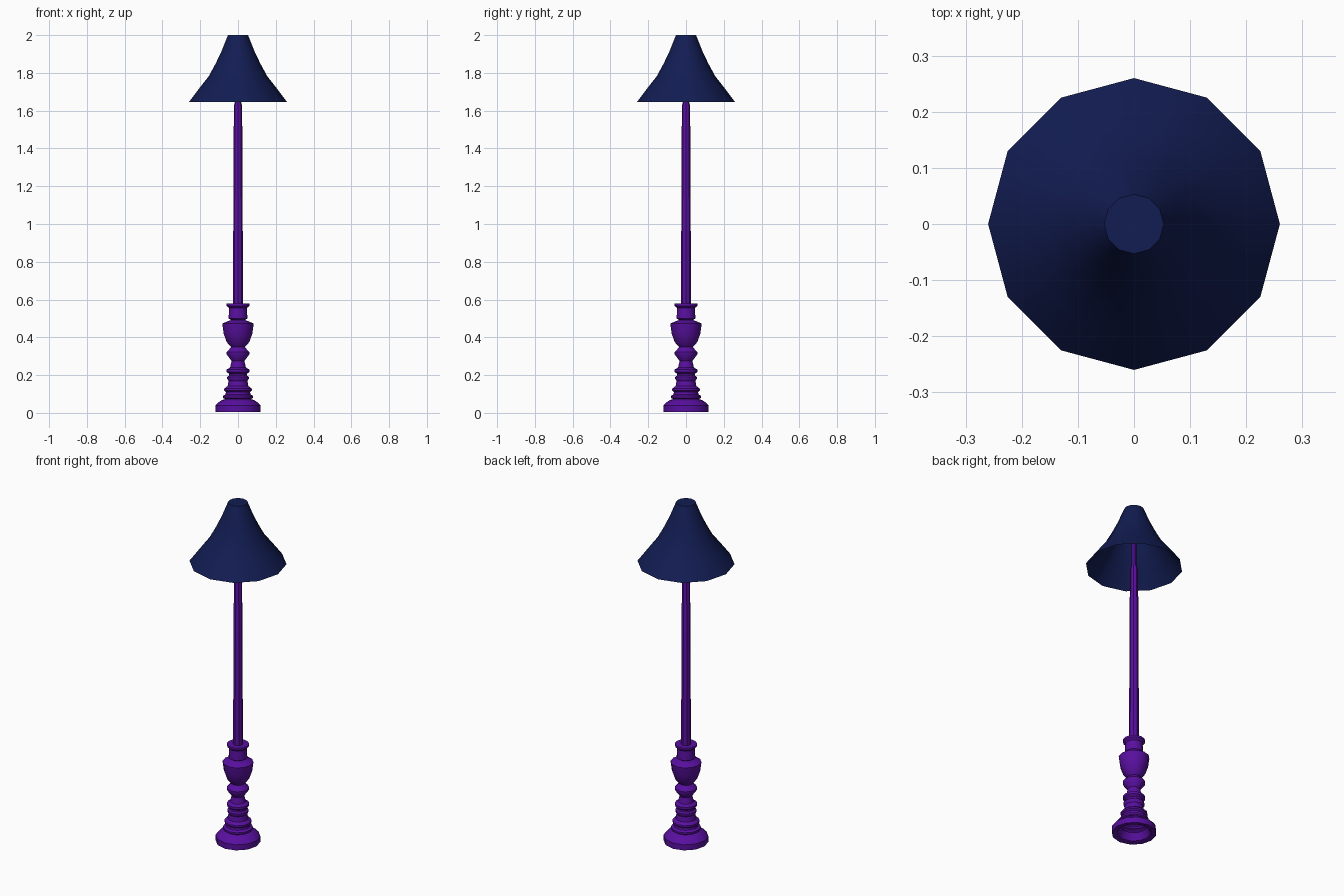
import bpy, bmesh, math

if "Cube" in bpy.data.objects:
    bpy.data.objects.remove(bpy.data.objects["Cube"])


def material(name, color):
    m = bpy.data.materials.new(name)
    m.diffuse_color = color
    m.use_nodes = True
    m.node_tree.nodes["Principled BSDF"].inputs["Base Color"].default_value = m.diffuse_color
    return m


def lathe(name, profile, sides, mat, cap_end=False, angle=40):
    """Revolve (radius, height) points around the z axis."""
    bm = bmesh.new()
    rings = []
    for r, z in profile:
        rings.append([bm.verts.new((r * math.cos(math.tau * i / sides),
                                    r * math.sin(math.tau * i / sides), z))
                      for i in range(sides)])
    for a, b in zip(rings, rings[1:]):
        for i in range(sides):
            j = (i + 1) % sides
            bm.faces.new((a[i], a[j], b[j], b[i]))
    if cap_end:
        bm.faces.new(rings[-1])
    mesh = bpy.data.meshes.new(name)
    bm.to_mesh(mesh)
    bm.free()
    ob = bpy.data.objects.new(name, mesh)
    bpy.context.collection.objects.link(ob)
    mesh.materials.append(mat)
    bpy.ops.object.select_all(action='DESELECT')
    ob.select_set(True)
    bpy.context.view_layer.objects.active = ob
    bpy.ops.object.shade_smooth_by_angle(angle=math.radians(angle))
    return ob


purple = material("purple", (0.10, 0.005, 0.35, 1))
navy = material("navy", (0.006, 0.012, 0.085, 1))

# Turned base, starting with the hollow underside
lathe("base", [
    (0.07, 0.05), (0.09, 0.01), (0.105, 0.005), (0.12, 0.005), (0.12, 0.038),
    (0.105, 0.055), (0.085, 0.068), (0.07, 0.073), (0.08, 0.08), (0.08, 0.09),
    (0.066, 0.098), (0.064, 0.11), (0.073, 0.118), (0.073, 0.128),
    (0.055, 0.142), (0.05, 0.17), (0.057, 0.18), (0.057, 0.19),
    (0.048, 0.197), (0.048, 0.207), (0.06, 0.217), (0.06, 0.23),
    (0.042, 0.24), (0.034, 0.275), (0.06, 0.31), (0.06, 0.322),
    (0.036, 0.348), (0.06, 0.375), (0.076, 0.42), (0.083, 0.473),
    (0.055, 0.485), (0.037, 0.492), (0.05, 0.5), (0.047, 0.555),
    (0.06, 0.567), (0.06, 0.578), (0.022, 0.578)], 12, purple, cap_end=True)

# Tapered pole, narrowing where it enters the shade
lathe("pole", [(0.027, 0.575), (0.022, 1.625), (0.014, 1.655), (0.014, 1.99)],
      8, purple, cap_end=True)

# Flared shade, open below and closed by a small lid
lathe("shade", [(0.26, 1.645), (0.2, 1.725), (0.155, 1.782), (0.118, 1.85),
                (0.087, 1.915), (0.053, 2.0)], 12, navy, cap_end=True)
